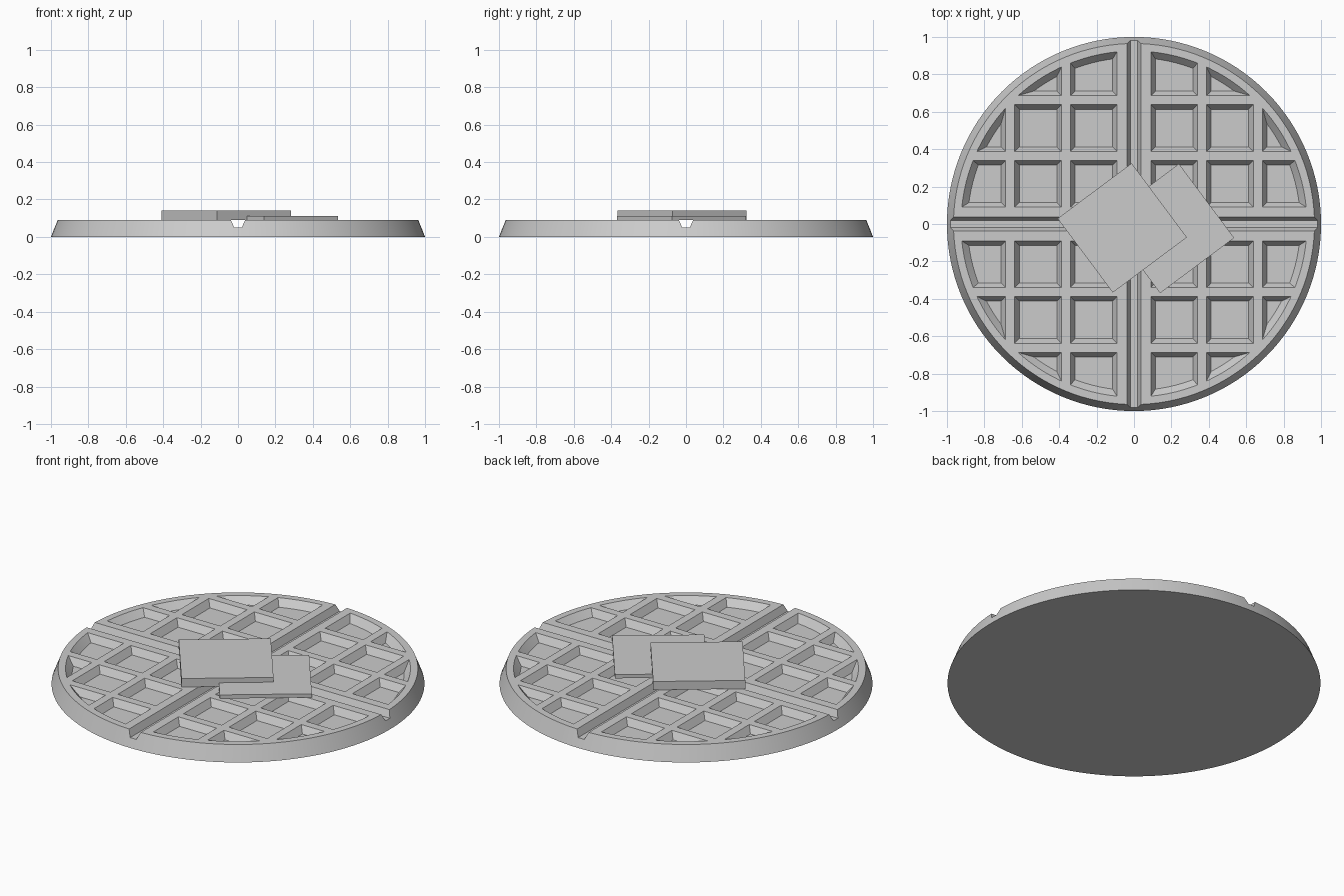
import bpy, bmesh, math

cube = bpy.data.objects.get("Cube")
if cube:
    bpy.data.objects.remove(cube, do_unlink=True)

TOP, FLOOR, OVER = 0.09, 0.05, 0.01      # surface height, recess floor, cutter overshoot
STEP = 1 + OVER / (TOP - FLOOR)          # continues a sloped wall past the surface

grey = bpy.data.materials.new("plain_grey")
grey.use_nodes = True
grey.diffuse_color = (0.6, 0.6, 0.6, 1)
grey.node_tree.nodes["Principled BSDF"].inputs["Base Color"].default_value = (0.6, 0.6, 0.6, 1)


def make_object(name, bm):
    bmesh.ops.recalc_face_normals(bm, faces=bm.faces)
    mesh = bpy.data.meshes.new(name)
    bm.to_mesh(mesh)
    bm.free()
    mesh.materials.append(grey)
    obj = bpy.data.objects.new(name, mesh)
    bpy.context.collection.objects.link(obj)
    return obj


def add_frustum(bm, cx, cy, hx, hy, slope_x, slope_y):
    """Four-sided recess cutter; hx and hy are half sizes at the surface."""
    verts = bmesh.ops.create_cube(bm, size=2)["verts"]
    for v in verts:
        t = STEP if v.co.z > 0 else 0
        v.co = (cx + v.co.x * (hx + slope_x * (t - 1)),
                cy + v.co.y * (hy + slope_y * (t - 1)),
                TOP + OVER if v.co.z > 0 else FLOOR)


def make_cone(name, low_radius, high_radius, low, high):
    bm = bmesh.new()
    bmesh.ops.create_cone(bm, cap_ends=True, segments=128, radius1=low_radius,
                          radius2=high_radius, depth=high - low)
    bmesh.ops.translate(bm, verts=bm.verts, vec=(0, 0, (low + high) / 2))
    return make_object(name, bm)


def boolean(target, cutter, operation):
    mod = target.modifiers.new(cutter.name, "BOOLEAN")
    mod.operation, mod.solver, mod.object = operation, "EXACT", cutter
    bpy.ops.object.select_all(action="DESELECT")
    bpy.context.view_layer.objects.active = target
    target.select_set(True)
    bpy.ops.object.modifier_apply(modifier=mod.name)
    bpy.data.objects.remove(cutter, do_unlink=True)


# Round body with a sloped rim
waffle = make_cone("waffle", 1.0, 0.965, 0, TOP)

# Square pockets, trimmed to a circle inside the rim
bm = bmesh.new()
centres = [s * (0.215 + 0.298 * i) for s in (-1, 1) for i in range(3)]
for x in centres:
    for y in centres:
        if math.hypot(abs(x) - 0.125, abs(y) - 0.125) < 0.9:
            add_frustum(bm, x, y, 0.125, 0.125, 0.025, 0.025)
pockets = make_object("pocket_cutter", bm)
trim = make_cone("pocket_trim", 0.89, 0.89 + 0.035 * STEP, FLOOR - 0.0, TOP + OVER)
boolean(pockets, trim, "INTERSECT")
boolean(waffle, pockets, "DIFFERENCE")

# Two crossing grooves that split the top into quarters
for hx, hy, sx, sy in ((0.038, 1.1, 0.018, 0), (1.1, 0.038, 0, 0.018)):
    bm = bmesh.new()
    add_frustum(bm, 0, 0, hx, hy, sx, sy)
    boolean(waffle, make_object("groove_cutter", bm), "DIFFERENCE")

bpy.ops.object.select_all(action="DESELECT")
bpy.context.view_layer.objects.active = waffle
waffle.select_set(True)
bpy.ops.object.shade_smooth_by_angle(angle=math.radians(15))

# Two overlapping butter slabs
for name, x, y, thick in (("butter_slab_thick", -0.063, -0.021, 0.05),
                          ("butter_slab_thin", 0.19, -0.024, 0.022)):
    bm = bmesh.new()
    bmesh.ops.create_cube(bm, size=1)
    slab = make_object(name, bm)
    slab.scale = (0.494, 0.494, thick)
    slab.location = (x, y, TOP + thick / 2)
    slab.rotation_euler.z = math.radians(36.7)
